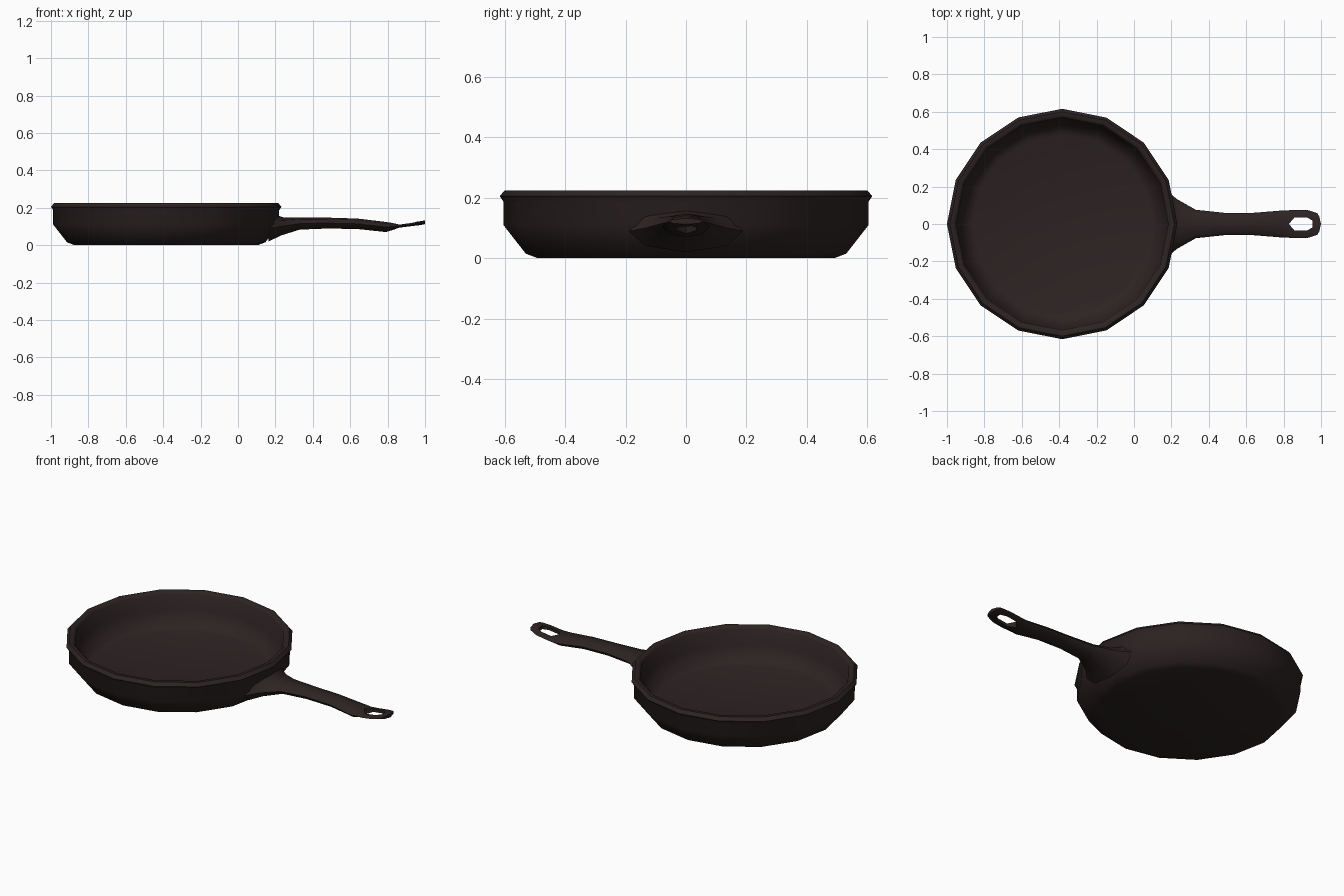
import bpy, bmesh, math

if "Cube" in bpy.data.objects:
    bpy.data.objects.remove(bpy.data.objects["Cube"])

SIDES = 16
CX = -0.384  # centre of the pan body

iron = bpy.data.materials.new("dark cast iron")
iron.diffuse_color = (0.026, 0.0165, 0.0165, 1)
iron.use_nodes = True
iron.node_tree.nodes["Principled BSDF"].inputs["Base Color"].default_value = iron.diffuse_color


def loft(name, rings):
    """Skin a list of equal-length closed rings and cap both ends."""
    bm = bmesh.new()
    rows = [[bm.verts.new(p) for p in ring] for ring in rings]
    n = len(rows[0])
    for a, b in zip(rows, rows[1:]):
        for i in range(n):
            j = (i + 1) % n
            bm.faces.new((a[i], a[j], b[j], b[i]))
    bm.faces.new(rows[0][::-1])
    bm.faces.new(rows[-1])
    bmesh.ops.recalc_face_normals(bm, faces=bm.faces)
    me = bpy.data.meshes.new(name)
    bm.to_mesh(me)
    bm.free()
    ob = bpy.data.objects.new(name, me)
    bpy.context.collection.objects.link(ob)
    me.materials.append(iron)
    return ob


def activate(ob):
    bpy.ops.object.select_all(action='DESELECT')
    ob.select_set(True)
    bpy.context.view_layer.objects.active = ob


def smooth(ob, degrees):
    activate(ob)
    bpy.ops.object.shade_smooth_by_angle(angle=math.radians(degrees))


# Pan body: outer wall, rolled rim, inner wall and floor (radius, height)
profile = [(0.49, 0.0), (0.53, 0.015), (0.604, 0.11), (0.604, 0.187),
           (0.616, 0.205), (0.60, 0.224), (0.58, 0.224), (0.567, 0.21),
           (0.56, 0.12), (0.515, 0.045), (0.48, 0.032)]
body = loft("pan_body", [
    [(CX + r * math.cos(t), r * math.sin(t), z)
     for t in (2 * math.pi * i / SIDES for i in range(SIDES))]
    for r, z in profile])
smooth(body, 50)

# Handle stations: x, half width, bottom z, top z, end bulge, lean
stations = [(0.18, 0.19, 0.02, 0.158, 0.02, 0.37),
            (0.232, 0.135, 0.052, 0.147, 0.012, 0.15),
            (0.33, 0.076, 0.083, 0.148, 0, 0),
            (0.48, 0.06, 0.089, 0.147, 0, 0),
            (0.64, 0.06, 0.086, 0.142, 0, 0),
            (0.79, 0.072, 0.07, 0.124, 0, 0),
            (0.865, 0.075, 0.092, 0.112, 0, 0),
            (0.93, 0.074, 0.1, 0.121, 0, 0),
            (0.98, 0.058, 0.112, 0.132, 0.02, 0)]
rings = []
for x, w, lo, hi, bulge, lean in stations:
    mid, h = (lo + hi) / 2, (hi - lo) / 2
    ring = []
    for k in range(8):
        c, s = math.cos(k * math.pi / 4), math.sin(k * math.pi / 4)
        ring.append((x + bulge * (1 - c * c if lean == 0 else 0.5 - c * c)
                     + lean * h * s, w * c, mid + h * s))
    rings.append(ring)
handle = loft("handle", rings)

# Hanging hole near the tip
hole = [(0.828, 0), (0.858, -0.035), (0.925, -0.035), (0.955, -0.018),
        (0.955, 0.018), (0.925, 0.035), (0.858, 0.035)]
cutter = loft("hole_cutter", [[(x, y, z) for x, y in hole] for z in (0, 0.25)])
cutter.hide_render = True
mod = handle.modifiers.new("hanging_hole", 'BOOLEAN')
mod.operation = 'DIFFERENCE'
mod.solver = 'EXACT'
mod.object = cutter
activate(handle)
bpy.ops.object.modifier_apply(modifier=mod.name)
bpy.data.objects.remove(cutter, do_unlink=True)
smooth(handle, 60)
